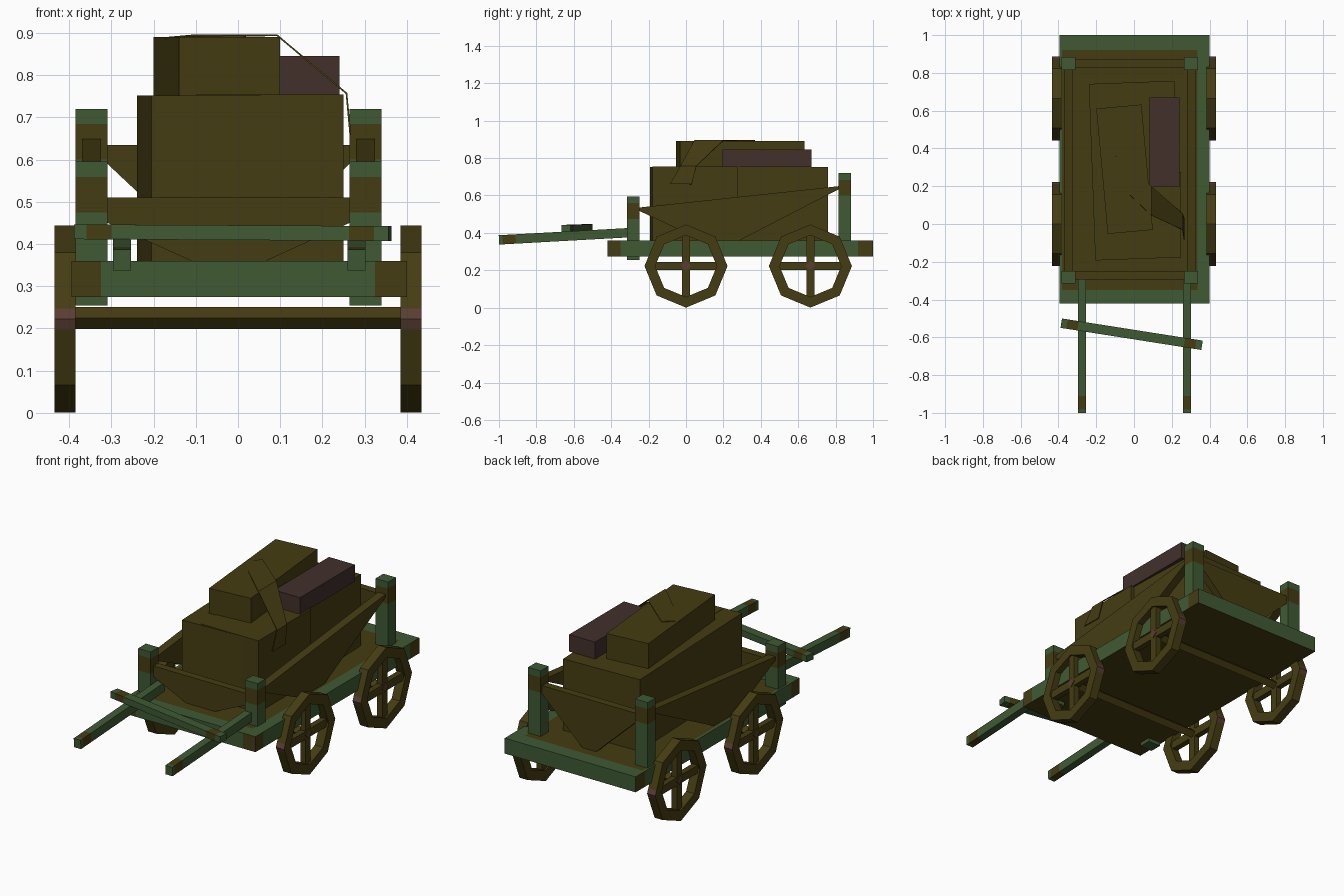
import bpy, bmesh, math
from mathutils import Matrix, Vector

if "Cube" in bpy.data.objects:
    bpy.data.objects.remove(bpy.data.objects["Cube"])


def material(name, rgb):
    m = bpy.data.materials.new(name)
    m.diffuse_color = (*rgb, 1)
    m.use_nodes = True
    m.node_tree.nodes["Principled BSDF"].inputs["Base Color"].default_value = m.diffuse_color
    return m


MATS = [material("olive brown", (0.060, 0.046, 0.006)),
        material("moss green", (0.050, 0.102, 0.034)),
        material("dark plum", (0.054, 0.030, 0.024)),
        material("rusty pink", (0.100, 0.047, 0.032))]
BROWN, GREEN, PLUM, RUST = range(4)


def finish(name, bm, rule):
    """Recalculate normals, colour faces by rule(centre, normal), link the object."""
    bmesh.ops.recalc_face_normals(bm, faces=bm.faces)
    for f in bm.faces:
        f.material_index = rule(f.calc_center_median(), f.normal) if callable(rule) else rule
    me = bpy.data.meshes.new(name)
    bm.to_mesh(me)
    bm.free()
    for m in MATS:
        me.materials.append(m)
    ob = bpy.data.objects.new(name, me)
    bpy.context.collection.objects.link(ob)
    return ob


def cut(bm, axis, value):
    co, no = Vector((0, 0, 0)), Vector((0, 0, 0))
    co[axis], no[axis] = value, 1
    bmesh.ops.bisect_plane(bm, geom=bm.verts[:] + bm.edges[:] + bm.faces[:],
                           plane_co=co, plane_no=no)


def box(name, lo, hi, rule, cuts=(), turn=0):
    """Box between two corners, optionally turned about its own vertical axis."""
    bm = bmesh.new()
    lo, hi = Vector(lo), Vector(hi)
    bmesh.ops.create_cube(bm, size=1, matrix=Matrix.Translation((lo + hi) / 2)
                          @ Matrix.Diagonal((*(hi - lo), 1)))
    for axis, value in cuts:
        cut(bm, axis, value)
    ob = finish(name, bm, rule)
    if turn:
        c = Matrix.Translation((lo + hi) / 2)
        ob.matrix_world = c @ Matrix.Rotation(math.radians(turn), 4, 'Z') @ c.inverted()
    return ob


def beam(name, p, q, w, h, rule, cuts=()):
    """Square bar from p to q; local y runs along it."""
    p, q = Vector(p), Vector(q)
    y = (q - p).normalized()
    x = y.cross(Vector((0, 0, 1))).normalized()
    z = x.cross(y)
    ob = box(name, (-w / 2, 0, -h / 2), (w / 2, (q - p).length, h / 2), rule,
             [(1, c) for c in cuts])
    m = Matrix((x, y, z)).transposed().to_4x4()
    m.translation = p
    ob.matrix_world = m
    return ob


def slab(name, points, thickness):
    """Flat polygon thickened along its normal, centred on the given points."""
    bm = bmesh.new()
    f = bm.faces.new([bm.verts.new(p) for p in points])
    f.normal_update()
    n = f.normal.copy()
    bmesh.ops.translate(bm, verts=bm.verts, vec=-n * thickness / 2)
    r = bmesh.ops.extrude_face_region(bm, geom=[f], use_keep_orig=True)
    new = [g for g in r["geom"] if isinstance(g, bmesh.types.BMVert)]
    bmesh.ops.translate(bm, verts=new, vec=n * thickness)
    return finish(name, bm, BROWN)


# Bed: green edges with brown corner wraps, brown deck and underside
def bed_rule(c, n):
    if n.z < -0.5:
        return BROWN
    if n.z > 0.5:
        return BROWN if -0.38 < c.x < 0.335 and -0.35 < c.y < 0.92 else GREEN
    if abs(n.x) > 0.5:
        return BROWN if c.y < -0.35 or c.y > 0.92 else GREEN
    return BROWN if n.y < 0 and not -0.38 < c.x < 0.335 or abs(c.x) > 0.325 and n.y < 0 else GREEN


box("wagon_bed", (-0.395, -0.42, 0.275), (0.4, 1.0, 0.36), bed_rule,
    [(0, -0.38), (0, -0.325), (0, 0.325), (0, 0.335), (1, -0.35), (1, 0.92)])

# Corner posts with a brown binding near the top
LX, RX = -0.347, 0.302
for side, x in (("left", LX), ("right", RX)):
    for end, y, z0, z1 in (("front", -0.283, 0.255, 0.595), ("rear", 0.848, 0.3, 0.72)):
        a, b = z1 - 0.12, z1 - 0.036
        box(f"{end}_post_{side}", (x - 0.038, y - 0.033, z0), (x + 0.038, y + 0.035, z1),
            lambda c, n, a=a, b=b: BROWN if a < c.z < b and abs(n.z) < 0.5 else GREEN,
            [(2, a), (2, b)])

# Sagging side, front and rear panels hung between the posts
for side, x in (("left", LX), ("right", RX)):
    slab(f"side_panel_{side}", [(x, -0.255, 0.535), (x, -0.255, 0.52), (x, 0.19, 0.31),
                                (x, 0.82, 0.635), (x, 0.82, 0.65)], 0.045)
for end, y, top, low in (("front", -0.272, 0.51, 0.455), ("rear", 0.85, 0.635, 0.60)):
    slab(f"{end}_panel", [(-0.32, y, top), (-0.32, y, low), (-0.022, y, 0.32),
                          (0.275, y, low), (0.275, y, top)], 0.042)


# Octagonal wheels with four spokes, and their axles
def wheel(name, x, yc, zc=0.2225, R=0.222, r=0.165, half=0.025):
    bm = bmesh.new()
    rings = []
    for dx, rad in ((-half, R), (half, R), (half, r), (-half, r)):
        rings.append([bm.verts.new((x + dx, rad * math.cos(k * math.pi / 4),
                                    rad * math.sin(k * math.pi / 4))) for k in range(8)])
    for i in range(4):
        a, b = rings[i], rings[(i + 1) % 4]
        for k in range(8):
            j = (k + 1) % 8
            bm.faces.new((a[k], a[j], b[j], b[k]))
    for z in (-0.025, 0.025):
        cut(bm, 2, z)

    def rule(c, n):
        outer = Vector((0, c.y, c.z)).dot(n) > 0.15
        return RUST if outer and abs(c.z) < 0.025 and abs(c.y) > 0.1 else BROWN
    ob = finish(name, bm, rule)
    ob.location = (0, yc, zc)
    for i, (a, b) in enumerate(((0.022, 0.17), (0.17, 0.022))):
        box(f"{name}_spoke_{i}", (x - 0.016, yc - a, zc - b), (x + 0.016, yc + a, zc + b), BROWN)


for end, yc in (("front", 0.0), ("rear", 0.665)):
    for side, x in (("left", -0.41), ("right", 0.41)):
        wheel(f"{end}_wheel_{side}", x, yc)
    bm = bmesh.new()
    bmesh.ops.create_cone(bm, cap_ends=True, segments=4, radius1=0.026, radius2=0.026, depth=0.86,
                          matrix=Matrix.Translation((0, yc, 0.2245)) @ Matrix.Rotation(math.pi / 2, 4, 'Y'))
    finish(f"{end}_axle", bm, lambda c, n: RUST if abs(n.x) > 0.9 else BROWN)

# Pulling shafts and crooked crossbar
for side, x in (("left", -0.275), ("right", 0.281)):
    beam(f"shaft_{side}", (x, -1.0, 0.3625), (x, -0.27, 0.403), 0.042, 0.05,
         lambda c, n: BROWN if 0.02 < c.y < 0.09 else GREEN, (0.02, 0.09))
beam("crossbar", (-0.385, -0.525, 0.429), (0.36, -0.642, 0.425), 0.05, 0.035,
     lambda c, n: BROWN if 0.03 < c.y < 0.09 or 0.66 < c.y < 0.72 else GREEN,
     (0.03, 0.09, 0.66, 0.72))

# Cargo: big crates, long crate on top and a dark case
box("large_crate", (-0.222, -0.185, 0.36), (0.232, 0.75, 0.752), BROWN, turn=2.1)
box("side_crate", (-0.1, -0.18, 0.36), (0.25, 0.275, 0.754), BROWN)
box("upper_crate", (-0.17, -0.043, 0.752), (0.07, 0.623, 0.89), BROWN, turn=5.2)
box("dark_case", (0.083, 0.195, 0.752), (0.24, 0.67, 0.845), PLUM)

# Cloth strip draped over the crates
path = [((-0.175, 0.30, 0.888), (-0.11, 0.37, 0.894)),
        ((0.092, 0.045, 0.895), (0.092, 0.20, 0.895)),
        ((0.257, -0.03, 0.757), (0.257, 0.055, 0.757)),
        ((0.266, -0.085, 0.662), (0.266, 0.03, 0.66))]
bm = bmesh.new()
pairs = [[bm.verts.new(p) for p in pair] for pair in path]
for a, b in zip(pairs, pairs[1:]):
    bm.faces.new((a[0], b[0], b[1], a[1]))
cloth = finish("draped_cloth", bm, BROWN)
mod = cloth.modifiers.new("thickness", 'SOLIDIFY')
mod.thickness = 0.004
mod.offset = 0
